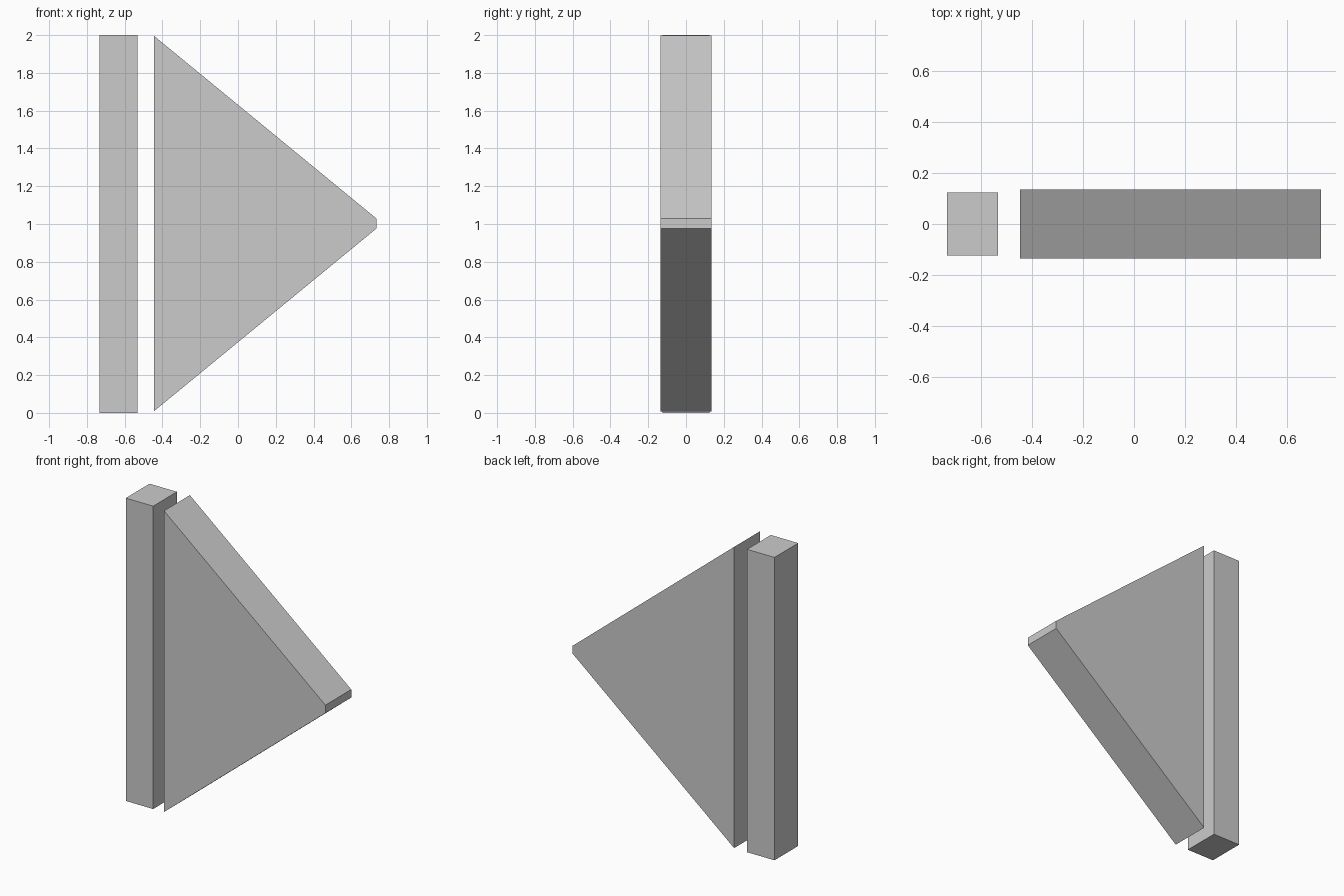
import bpy
import bmesh

if "Cube" in bpy.data.objects:
    bpy.data.objects.remove(bpy.data.objects["Cube"])


def extrude_profile(name, profile, half_depth):
    """Extrude an (x, z) outline symmetrically along y."""
    bm = bmesh.new()
    face = bm.faces.new([bm.verts.new((x, -half_depth, z)) for x, z in profile])
    result = bmesh.ops.extrude_face_region(bm, geom=[face])
    moved = [v for v in result["geom"] if isinstance(v, bmesh.types.BMVert)]
    bmesh.ops.translate(bm, verts=moved, vec=(0, 2 * half_depth, 0))
    bmesh.ops.recalc_face_normals(bm, faces=bm.faces)
    mesh = bpy.data.meshes.new(name)
    bm.to_mesh(mesh)
    bm.free()
    obj = bpy.data.objects.new(name, mesh)
    bpy.context.collection.objects.link(obj)
    return obj


# Upright bar on the left
extrude_profile("bar", [(-0.733, 0), (-0.533, 0), (-0.533, 2), (-0.733, 2)], 0.124)

# Triangular arrow with a blunt tip
extrude_profile("arrow", [(-0.446, 0.008), (0.733, 0.976), (0.733, 1.029), (-0.446, 1.997)], 0.135)
